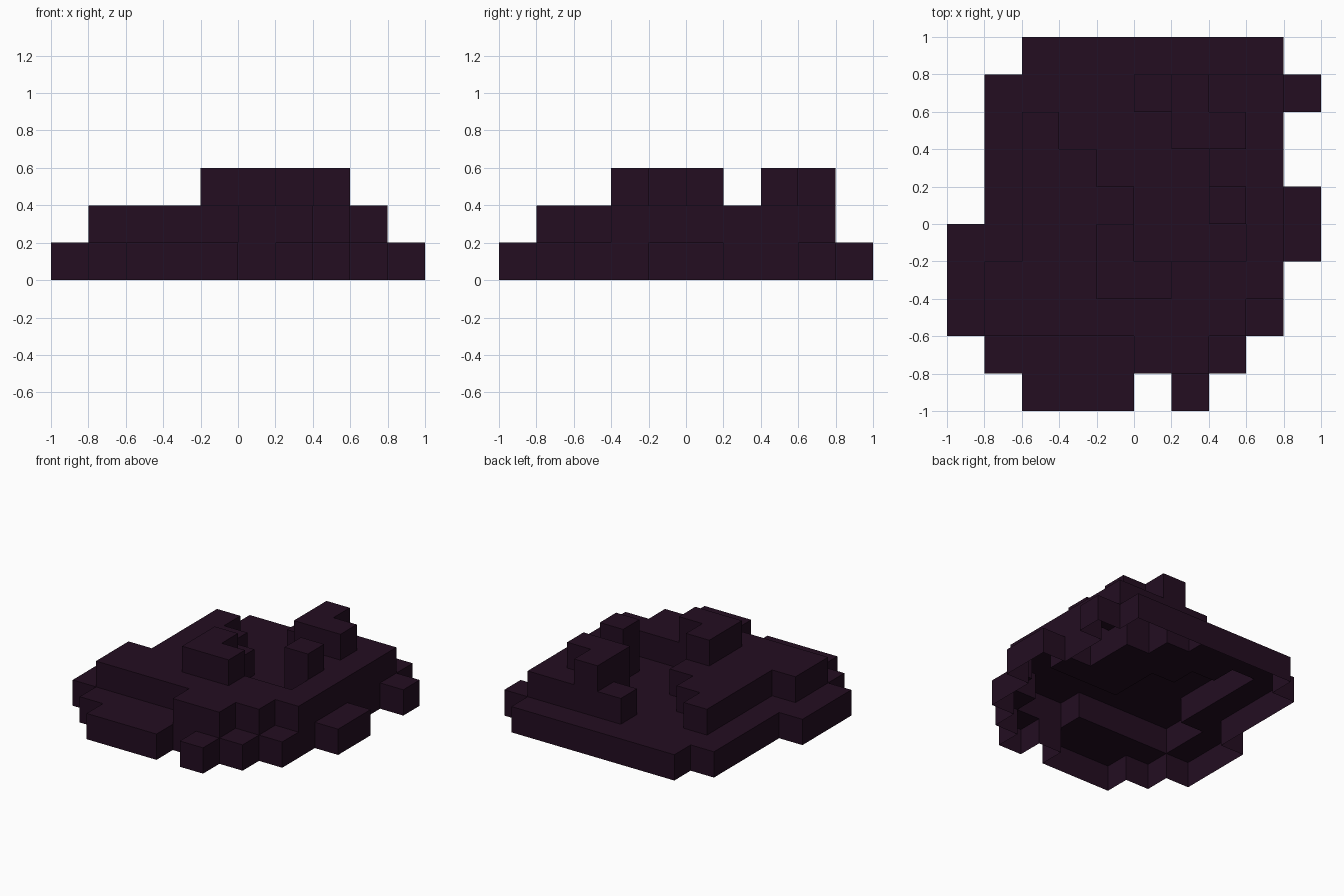
import bpy, bmesh

# Remove the default cube only
cube = bpy.data.objects.get("Cube")
if cube:
    bpy.data.objects.remove(cube, do_unlink=True)

CELL = 0.2
# Number of stacked blocks per cell, rows from back (+y) to front (-y), -x to +x
PLAN = [
    "0011111110",
    "0111123221",
    "0121113320",
    "0122111220",
    "0122211321",
    "1122311121",
    "1222332220",
    "1222222210",
    "0111122100",
    "0011101000",
]
ROWS = PLAN[::-1]
N = len(ROWS)


def height(i, j):
    return int(ROWS[j][i]) if 0 <= i < N and 0 <= j < N else 0


# Single dark colour
mat = bpy.data.materials.new("dark_plum")
mat.use_nodes = True
colour = (0.0168, 0.0040, 0.0152, 1.0)
mat.diffuse_color = colour
bsdf = next(n for n in mat.node_tree.nodes if n.type == 'BSDF_PRINCIPLED')
bsdf.inputs["Base Color"].default_value = colour
bsdf.inputs["Roughness"].default_value = 0.9

bm = bmesh.new()


def quad(points):
    """Add a face from grid points, scaled to size and centred."""
    bm.faces.new([bm.verts.new(((x - N / 2) * CELL, (y - N / 2) * CELL, z * CELL))
                  for x, y, z in points])


# Open-bottomed stepped shell: one top per cell, walls wherever the neighbour is lower
for j in range(N):
    for i in range(N):
        h = height(i, j)
        if not h:
            continue
        corners = [(i, j), (i + 1, j), (i + 1, j + 1), (i, j + 1)]
        quad([(x, y, h) for x, y in corners])
        for k, (di, dj) in enumerate([(0, -1), (1, 0), (0, 1), (-1, 0)]):
            a, b = corners[k], corners[(k + 1) % 4]
            for z in range(height(i + di, j + dj), h):
                quad([(*a, z), (*b, z), (*b, z + 1), (*a, z + 1)])

bmesh.ops.remove_doubles(bm, verts=bm.verts, dist=0.001)

mesh = bpy.data.meshes.new("stepped_block_mound")
bm.to_mesh(mesh)
bm.free()
mesh.materials.append(mat)
mound = bpy.data.objects.new("stepped_block_mound", mesh)
bpy.context.collection.objects.link(mound)
